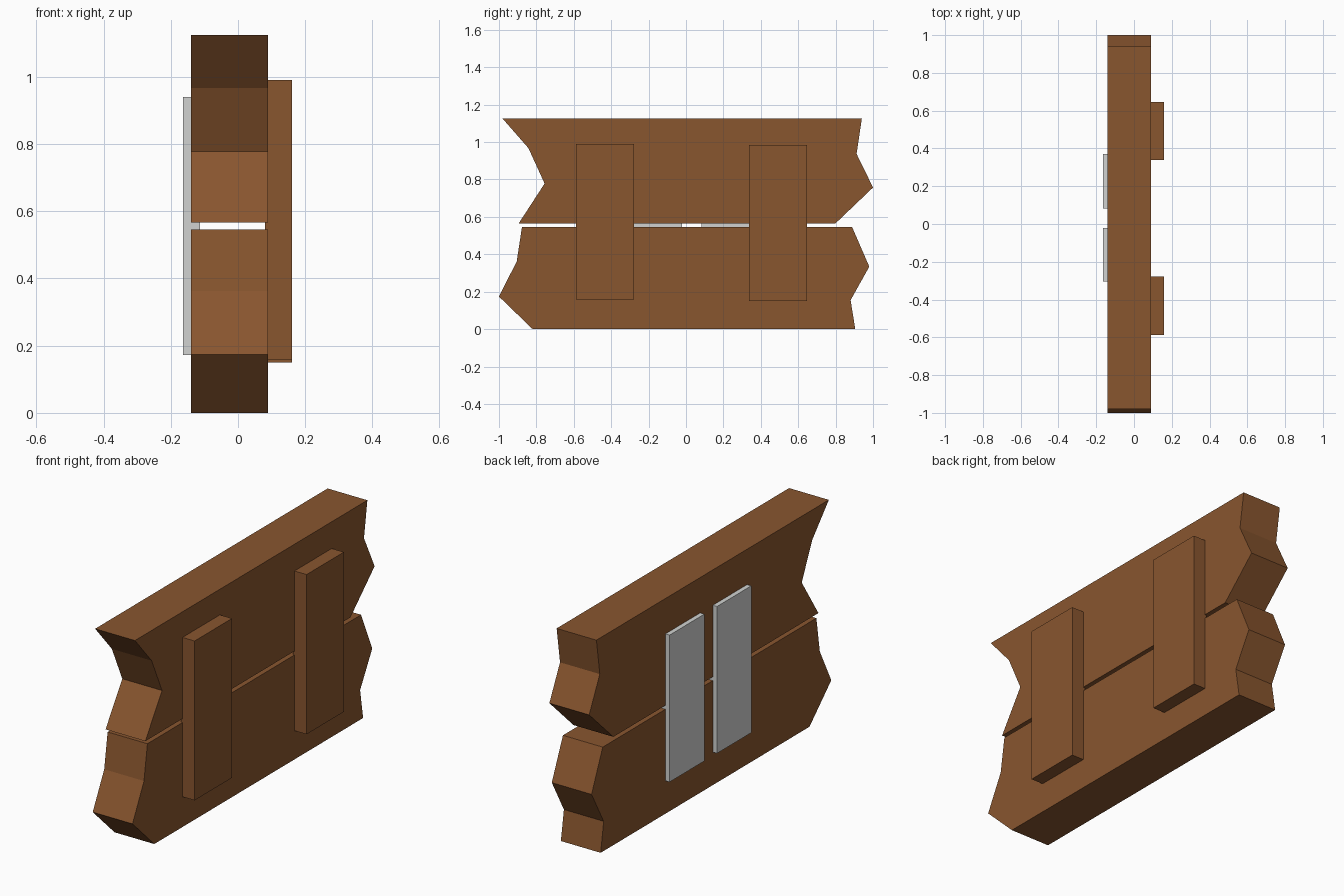
import bpy, bmesh

if "Cube" in bpy.data.objects:
    bpy.data.objects.remove(bpy.data.objects["Cube"])


def material(name, rgb):
    m = bpy.data.materials.new(name)
    m.diffuse_color = (*rgb, 1)
    m.use_nodes = True
    m.node_tree.nodes["Principled BSDF"].inputs["Base Color"].default_value = m.diffuse_color
    return m


wood = material("brown wood", (0.25, 0.092, 0.028))
metal = material("light grey metal", (0.64, 0.65, 0.64))


def extrude_x(name, profile, x0, x1, mat):
    """Extrude a (y, z) outline from x0 to x1."""
    bm = bmesh.new()
    face = bm.faces.new([bm.verts.new((x0, y, z)) for y, z in profile])
    res = bmesh.ops.extrude_face_region(bm, geom=[face])
    verts = [v for v in res["geom"] if isinstance(v, bmesh.types.BMVert)]
    bmesh.ops.translate(bm, verts=verts, vec=(x1 - x0, 0, 0))
    bmesh.ops.recalc_face_normals(bm, faces=bm.faces[:])
    me = bpy.data.meshes.new(name)
    bm.to_mesh(me)
    bm.free()
    me.materials.append(mat)
    ob = bpy.data.objects.new(name, me)
    bpy.context.collection.objects.link(ob)


def box(name, y0, y1, z0, z1, x0, x1, mat):
    extrude_x(name, [(y0, z0), (y1, z0), (y1, z1), (y0, z1)], x0, x1, mat)


# Broken-ended planks
extrude_x("upper_plank", [
    (-0.98, 1.125), (-0.842, 0.967), (-0.756, 0.778), (-0.894, 0.566),
    (0.80, 0.566), (1.0, 0.757), (0.912, 0.937), (0.94, 1.125)],
    -0.14, 0.09, wood)
extrude_x("lower_plank", [
    (-0.877, 0.546), (-0.905, 0.362), (-1.0, 0.174), (-0.82, 0.0),
    (0.905, 0.0), (0.88, 0.155), (0.98, 0.334), (0.888, 0.546)],
    -0.14, 0.09, wood)

# Wooden battens on one face
box("batten_front", -0.587, -0.278, 0.158, 0.991, 0.08, 0.16, wood)
box("batten_back", 0.338, 0.646, 0.15, 0.985, 0.08, 0.16, wood)

# Metal strips on the other face
box("metal_strip_front", -0.305, -0.022, 0.172, 0.94, -0.164, -0.113, metal)
box("metal_strip_back", 0.083, 0.37, 0.172, 0.94, -0.164, -0.113, metal)
